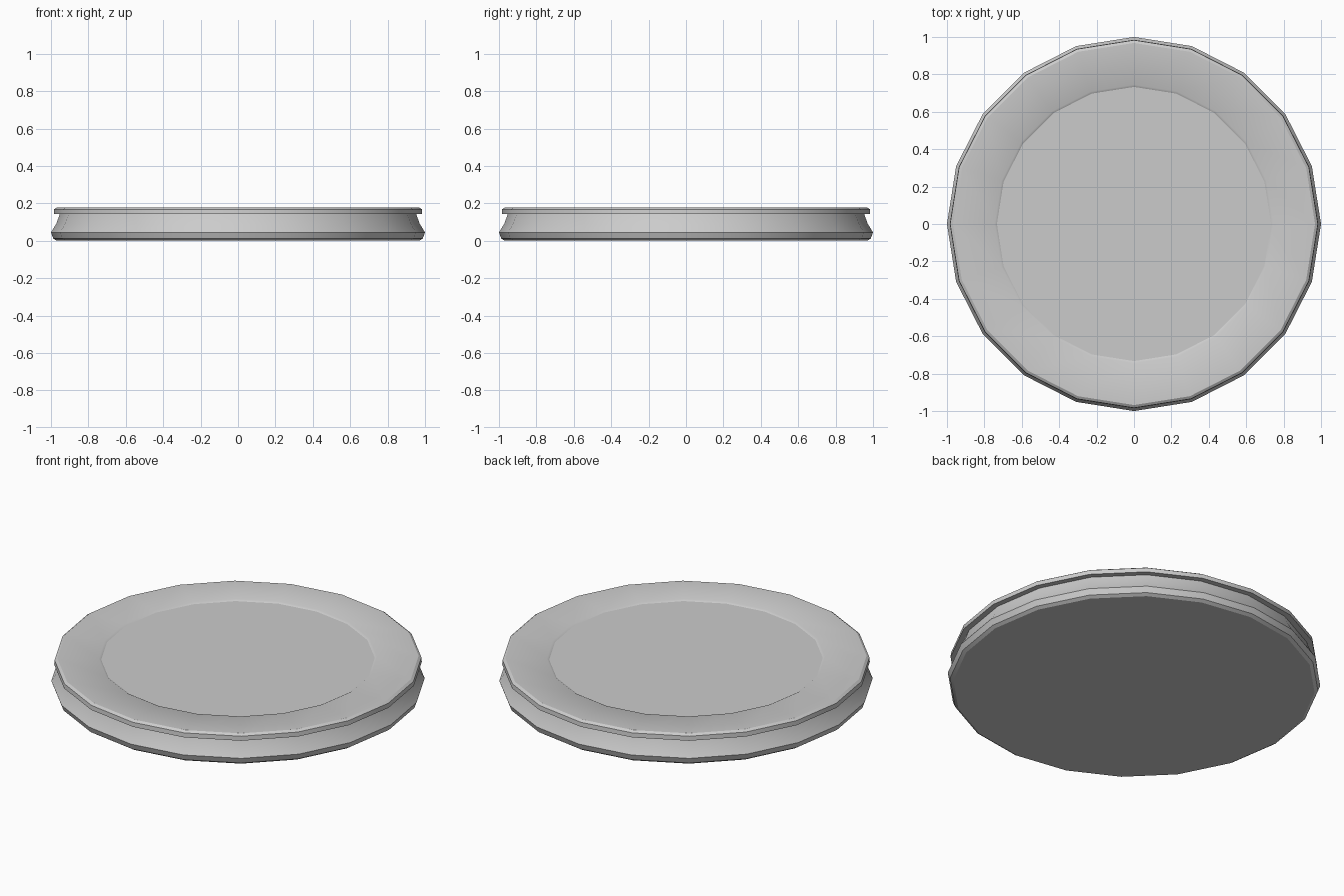
import bpy, bmesh, math

if "Cube" in bpy.data.objects:
    bpy.data.objects.remove(bpy.data.objects["Cube"])

SIDES = 20


def lathe(name, profile):
    """Revolve an (r, z) profile and close both ends with flat caps."""
    bm = bmesh.new()
    rings = []
    for r, z in profile:
        rings.append([bm.verts.new((r * math.cos(2 * math.pi * i / SIDES),
                                    r * math.sin(2 * math.pi * i / SIDES), z))
                      for i in range(SIDES)])
    for a, b in zip(rings, rings[1:]):
        for i in range(SIDES):
            j = (i + 1) % SIDES
            bm.faces.new((a[i], a[j], b[j], b[i]))
    bm.faces.new(list(reversed(rings[0])))
    bm.faces.new(rings[-1])
    mesh = bpy.data.meshes.new(name)
    bm.to_mesh(mesh)
    bm.free()
    obj = bpy.data.objects.new(name, mesh)
    bpy.context.collection.objects.link(obj)
    bpy.ops.object.select_all(action='DESELECT')
    obj.select_set(True)
    bpy.context.view_layer.objects.active = obj
    bpy.ops.object.shade_smooth_by_angle(angle=math.radians(30))
    return obj


# Round base: bevelled foot, flared waist, overhanging rim, shallow recessed top
lathe("round_base", [
    (0.970, 0.000), (0.988, 0.012), (1.000, 0.045),   # foot
    (0.972, 0.090), (0.953, 0.142),                   # waist
    (0.985, 0.142), (0.983, 0.168), (0.968, 0.178),   # rim
    (0.745, 0.174), (0.733, 0.167),                   # top ring and recess
])
